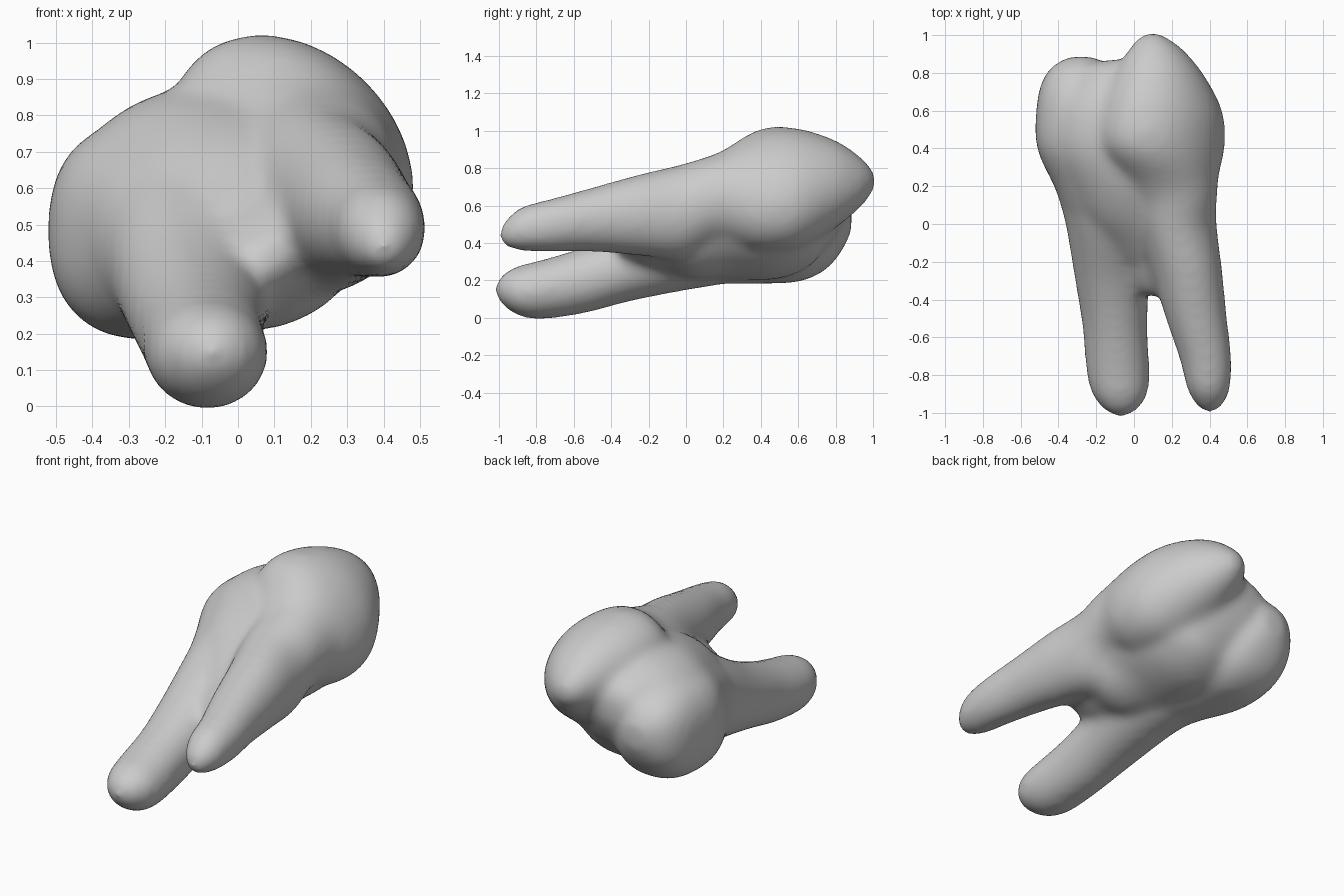
import bpy
import bmesh
from math import copysign, cos, radians, sin, tau
from mathutils import Vector

cube = bpy.data.objects.get("Cube")
if cube:
    bpy.data.objects.remove(cube, do_unlink=True)

SIDES = 40
STEPS = 6
ALLOWANCE = 0.008  # extra flesh that the softening takes away


def spline(a, b, c, d, t):
    """Catmull-Rom point between b and c."""
    return 0.5 * (2 * b + (c - a) * t + (2 * a - 5 * b + 4 * c - d) * t * t
                  + (3 * b - a - 3 * c + d) * t ** 3)


def outline(y, x, z, rx, rz, tilt, power):
    """Points of a tilted superellipse across the y axis."""
    rx, rz = max(rx, 0.004) + ALLOWANCE, max(rz, 0.004) + ALLOWANCE
    ct, st = cos(radians(tilt)), sin(radians(tilt))
    for k in range(SIDES):
        c, s = cos(tau * k / SIDES), sin(tau * k / SIDES)
        u = rx * copysign(abs(c) ** (2 / power), c)
        v = rz * copysign(abs(s) ** (2 / power), s)
        yield x + u * ct - v * st, y, z + u * st + v * ct


def loft(bm, stations, power=2):
    """Closed limb along y through stations (y, x, z, rx, rz, tilt)."""
    pts = [Vector(s + (0,) * (6 - len(s))) for s in stations]
    pts = [pts[0]] + pts + [pts[-1]]
    path = [spline(*pts[i:i + 4], k / STEPS)
            for i in range(len(pts) - 3) for k in range(STEPS)]
    path.append(pts[-1])
    rings = [[bm.verts.new(p) for p in outline(*s, power)] for s in path]
    for r, s in zip(rings, rings[1:]):
        for k in range(SIDES):
            n = (k + 1) % SIDES
            bm.faces.new((r[k], s[k], s[n], r[n]))
    bm.faces.new(rings[0])
    bm.faces.new(rings[-1][::-1])


bm = bmesh.new()

# Upper root, widening into the slanted high crown lobe
loft(bm, [
    (-1.0, .40, .44, .01, .01),
    (-.97, .40, .45, .055, .06),
    (-.88, .395, .475, .105, .11),
    (-.72, .38, .495, .13, .135),
    (-.5, .33, .525, .155, .165),
    (-.25, .28, .55, .18, .21),
    (0, .22, .57, .21, .25),
    (.2, .185, .64, .25, .25, -45),
    (.4, .15, .68, .36, .28, -45),
    (.6, .145, .69, .35, .275, -45),
    (.8, .13, .715, .245, .205, -45),
    (.93, .115, .725, .14, .12, -45),
    (.985, .1, .73, .075, .065, -45),
    (1.015, .1, .73, .02, .02, -45)])

# Lower root
loft(bm, [
    (-1.02, -.07, .15, .02, .02),
    (-.98, -.07, .15, .085, .075),
    (-.9, -.075, .145, .14, .125),
    (-.78, -.085, .15, .16, .15),
    (-.55, -.1, .2, .165, .17),
    (-.3, -.115, .285, .19, .19),
    (0, -.125, .4, .23, .245),
    (.2, -.155, .45, .25, .26),
    (.4, -.2, .47, .2, .2)])

# Low crown lobe, fuller at its corners
loft(bm, [
    (-.1, -.13, .4, .12, .13),
    (.0, -.13, .41, .2, .21),
    (.2, -.16, .455, .255, .265),
    (.4, -.235, .48, .27, .29),
    (.6, -.255, .485, .255, .285),
    (.74, -.27, .495, .215, .235),
    (.83, -.28, .515, .15, .155),
    (.885, -.28, .53, .06, .06)], power=2.4)

# Core that fills the crown between the lobes
loft(bm, [
    (-.2, .06, .43, .14, .14, 30),
    (0, .03, .47, .3, .25),
    (.2, -.02, .52, .35, .3),
    (.4, -.06, .55, .4, .32),
    (.6, -.06, .56, .39, .31),
    (.75, -.06, .6, .28, .22),
    (.84, -.08, .63, .16, .12),
    (.87, -.08, .63, .04, .04)])

# Slanted underside that webs the roots and runs on below the high lobe
loft(bm, [
    (-.38, .1, .42, .06, .03, 35),
    (-.33, .1, .42, .13, .08, 35),
    (-.2, .09, .43, .22, .14, 33),
    (0, .07, .45, .29, .2, 30),
    (.2, .06, .46, .33, .215, 29),
    (.45, .06, .46, .33, .22, 29),
    (.6, .05, .46, .27, .19, 29),
    (.7, .05, .46, .17, .13, 29),
    (.75, .05, .46, .05, .04, 29)])

mesh = bpy.data.meshes.new("tooth")
bmesh.ops.recalc_face_normals(bm, faces=bm.faces)
bm.to_mesh(mesh)
bm.free()
tooth = bpy.data.objects.new("tooth", mesh)
bpy.context.scene.collection.objects.link(tooth)

# Fuse the limbs into one skin and soften the joins
remesh = tooth.modifiers.new("fuse", 'REMESH')
remesh.mode = 'VOXEL'
remesh.voxel_size = 0.02
remesh.use_smooth_shade = True
soften = tooth.modifiers.new("soften", 'SMOOTH')
soften.factor = 0.5
soften.iterations = 26

# Plain grey enamel
enamel = bpy.data.materials.new("grey enamel")
enamel.use_nodes = True
grey = (0.6, 0.6, 0.6, 1)
enamel.diffuse_color = grey
enamel.node_tree.nodes["Principled BSDF"].inputs["Base Color"].default_value = grey
tooth.data.materials.append(enamel)
